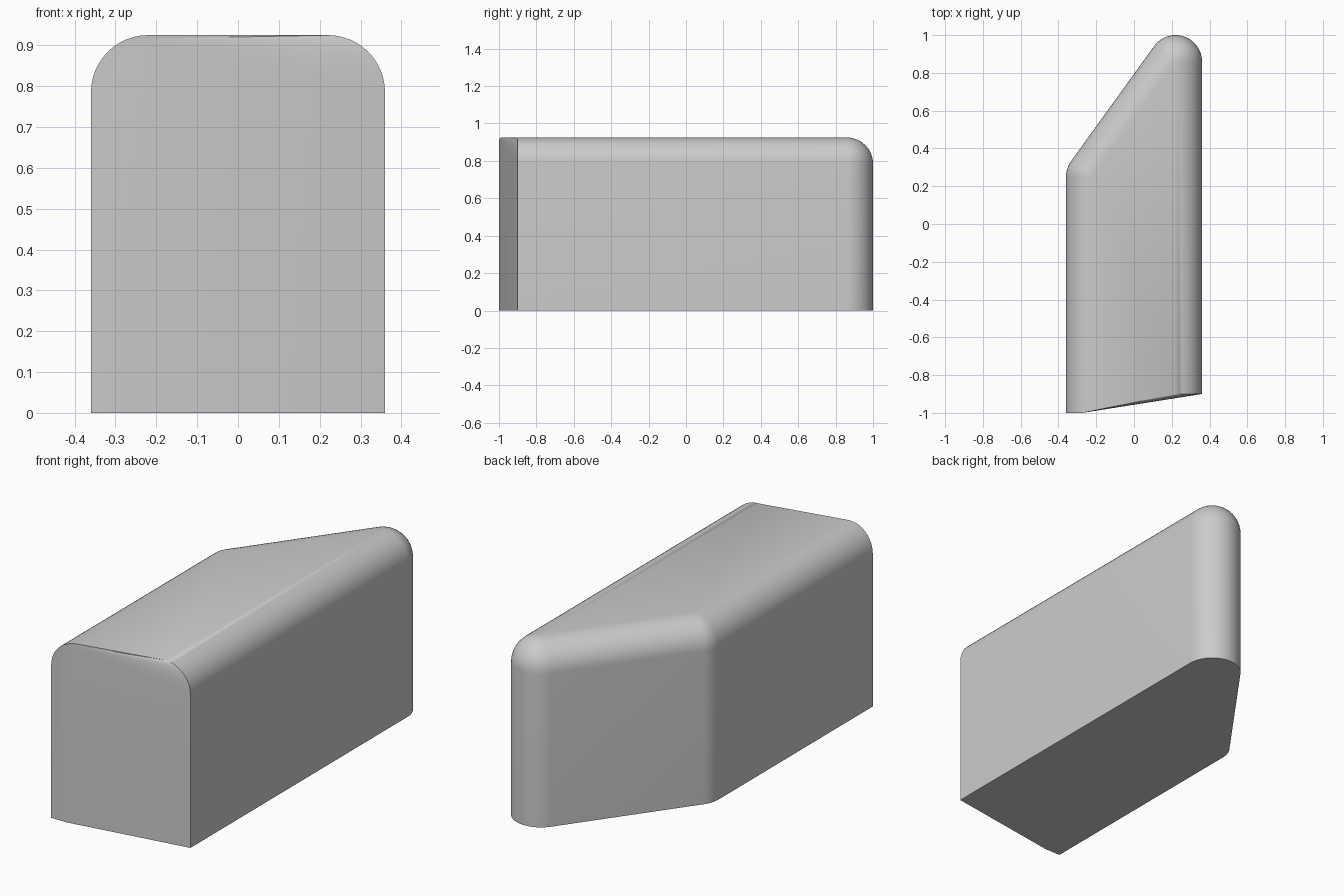
import bpy, bmesh, math

if "Cube" in bpy.data.objects:
    bpy.data.objects.remove(bpy.data.objects["Cube"], do_unlink=True)

HEIGHT, R, STEPS = 0.925, 0.14, 12
RIGHT, LEFT = (0.22, 0.86), (-0.22, 0.25)      # rounding centres at the back
FRONT_NEAR, FRONT_FAR = -1.0, -0.9
CHAMFER = 9                                     # round step where the slanted front starts
slant = math.atan2(RIGHT[1] - LEFT[1], RIGHT[0] - LEFT[0]) + math.pi / 2
chamfer_x = LEFT[0] - R * math.cos(math.pi / 2 * CHAMFER / STEPS)


def arc(centre, rho, start, end, count):
    """Points on a horizontal arc."""
    angles = [start + (end - start) * i / count for i in range(count + 1)]
    return [(centre[0] + rho * math.cos(a), centre[1] + rho * math.sin(a)) for a in angles]


def outline(rho):
    """Open footprint, from front right round the back to front left."""
    x = LEFT[0] - rho
    t = max(0, (x - chamfer_x) / (RIGHT[0] - chamfer_x))
    near = FRONT_NEAR + t * (FRONT_FAR - FRONT_NEAR)
    return ([(RIGHT[0] + rho, FRONT_FAR)] + arc(RIGHT, rho, 0, slant, 20)
            + arc(LEFT, rho, slant, math.pi, 6) + [(x, near)])


bm = bmesh.new()

# Walls and rounded shoulder, as stacked outlines
levels = [(R, 0)]
for i in range(STEPS + 1):
    a = math.pi / 2 * i / STEPS
    levels.append((R * math.cos(a), HEIGHT - R + R * math.sin(a)))
rings = [[bm.verts.new((x, y, z)) for x, y in outline(rho)] for rho, z in levels]
for low, high in zip(rings, rings[1:]):
    for i in range(len(low) - 1):
        bm.faces.new((low[i], low[i + 1], high[i + 1], high[i]))

# Flat top and base
bm.faces.new(rings[-1])
foot = bm.verts.new((chamfer_x, FRONT_NEAR, 0))
bm.faces.new(list(reversed(rings[0])) + [foot])

# Front: narrow flat strip, slanted panel and a fan up to the shoulder
left = [ring[-1] for ring in rings]
right = [ring[0] for ring in rings]
peak = left[CHAMFER + 1]
bm.faces.new([foot] + left[:CHAMFER + 2])
bm.faces.new((foot, right[0], right[1], peak))
for a, b in zip(right[1:], right[2:]):
    bm.faces.new((peak, a, b))
bm.faces.new([peak, right[-1]] + left[:CHAMFER + 1:-1])

bmesh.ops.remove_doubles(bm, verts=bm.verts, dist=0.0002)
bmesh.ops.recalc_face_normals(bm, faces=bm.faces)
mesh = bpy.data.meshes.new("rounded_block")
bm.to_mesh(mesh)
bm.free()

block = bpy.data.objects.new("rounded_block", mesh)
bpy.context.collection.objects.link(block)

# Grey finish
grey = bpy.data.materials.new("light_grey")
grey.use_nodes = True
grey.diffuse_color = (0.6, 0.6, 0.6, 1)
grey.node_tree.nodes["Principled BSDF"].inputs["Base Color"].default_value = (0.6, 0.6, 0.6, 1)
mesh.materials.append(grey)

bpy.context.view_layer.objects.active = block
block.select_set(True)
bpy.ops.object.shade_smooth_by_angle(angle=math.radians(30))
